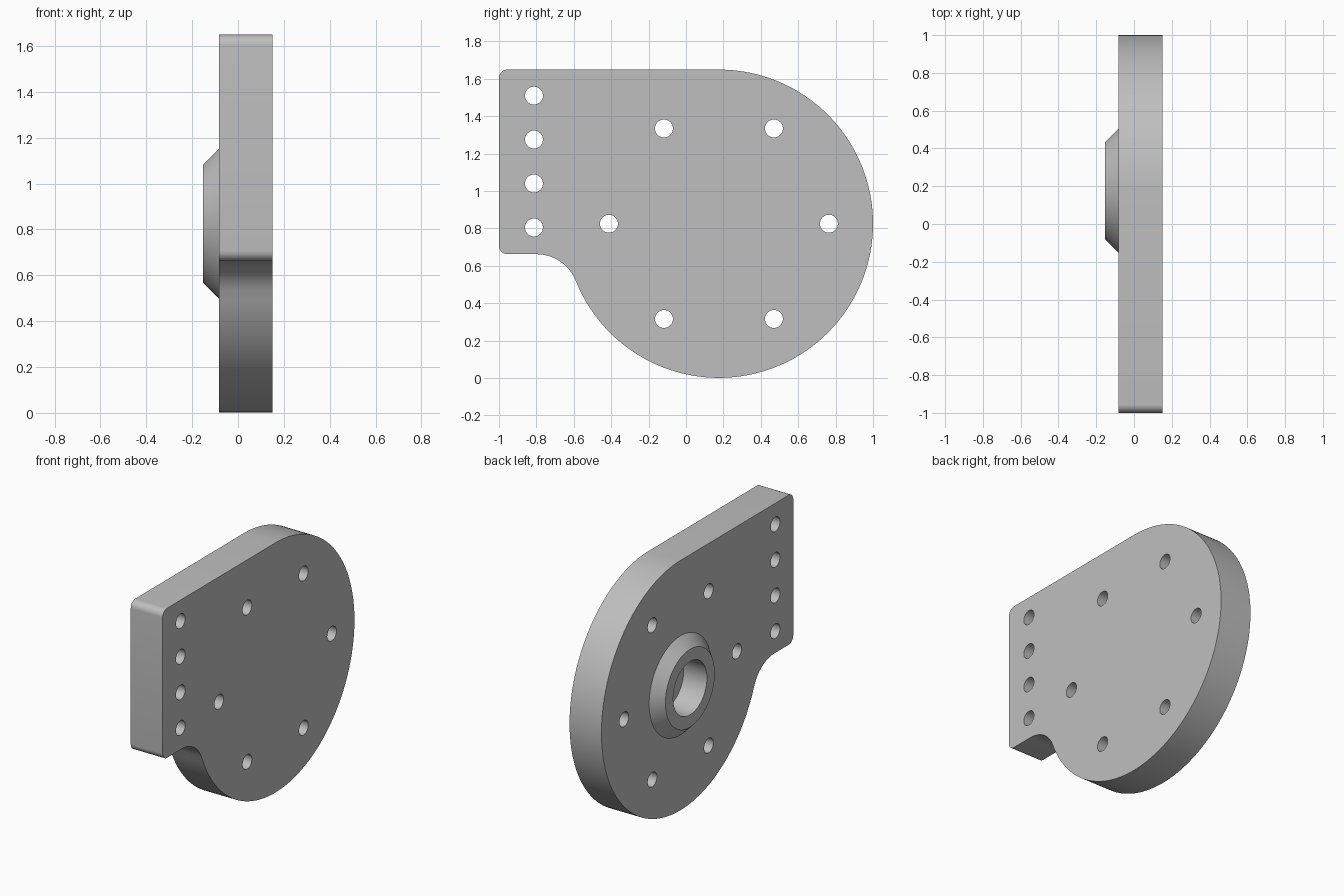
import bpy, bmesh
from math import sin, cos, radians, pi

cube = bpy.data.objects.get("Cube")
if cube:
    bpy.data.objects.remove(cube, do_unlink=True)

BACK, FRONT = -0.083, 0.15       # plate faces along x
CY, CZ, R = 0.176, 0.825, 0.824  # disc centre and radius
BOSS_X = -0.153

grey = bpy.data.materials.new("plain grey")
grey.use_nodes = True
colour = (0.52, 0.52, 0.52, 1)
grey.diffuse_color = colour
grey.node_tree.nodes["Principled BSDF"].inputs["Base Color"].default_value = colour


def arc(cy, cz, r, start, end, n):
    """Points of an arc in the y-z plane, angles in degrees."""
    angles = [radians(start + (end - start) * i / n) for i in range(n + 1)]
    return [(cy + r * cos(a), cz + r * sin(a)) for a in angles]


def loft(name, sections):
    """Closed solid through matching outlines, each given as (x, points)."""
    bm = bmesh.new()
    rings = [[bm.verts.new((x, y, z)) for y, z in pts] for x, pts in sections]
    n = len(rings[0])
    for a, b in zip(rings, rings[1:]):
        for i in range(n):
            j = (i + 1) % n
            bm.faces.new((a[i], a[j], b[j], b[i]))
    bm.faces.new(rings[0])
    bm.faces.new(rings[-1])
    bmesh.ops.recalc_face_normals(bm, faces=bm.faces)
    mesh = bpy.data.meshes.new(name)
    bm.to_mesh(mesh)
    bm.free()
    mesh.materials.append(grey)
    obj = bpy.data.objects.new(name, mesh)
    bpy.context.collection.objects.link(obj)
    return obj


def circle(cy, cz, r, n):
    return arc(cy, cz, r, 0, 360, n)[:-1]


def combine(target, tool, operation):
    """Apply a boolean and discard the tool."""
    mod = target.modifiers.new(operation, 'BOOLEAN')
    mod.operation, mod.solver, mod.object = operation, 'EXACT', tool
    bpy.context.view_layer.objects.active = target
    bpy.ops.object.modifier_apply(modifier=mod.name)
    bpy.data.objects.remove(tool, do_unlink=True)


# Plate outline: disc, concave fillet, then rounded tab
outline = arc(CY, CZ, R, 90, -158.2, 110)
outline += arc(-0.8, 0.435, 0.227, 21.8, 90, 20)
outline += arc(-0.955, 0.707, 0.045, 270, 180, 8)
outline += arc(-0.955, 1.604, 0.045, 180, 90, 8)
plate = loft("mounting_plate", [(BACK, outline), (FRONT, outline)])

# Tapered hub boss on the back face
boss = loft("hub_boss", [(BOSS_X, circle(CY, CZ, 0.257, 96)),
                         (BACK, circle(CY, CZ, 0.327, 96)),
                         (BACK + 0.05, circle(CY, CZ, 0.327, 96))])
combine(plate, boss, 'UNION')

# Blind bore in the hub
bore = circle(CY, CZ, 0.176, 72)
combine(plate, loft("bore_cutter", [(BOSS_X - 0.1, bore), (BOSS_X + 0.17, bore)]),
        'DIFFERENCE')

# Through holes: six on a bolt circle, four along the tab
holes = [(CY + 0.588 * cos(k * pi / 3), CZ + 0.588 * sin(k * pi / 3)) for k in range(6)]
holes += [(-0.813, 0.805 + 0.235 * k) for k in range(4)]
for y, z in holes:
    ring = circle(y, z, 0.048, 32)
    combine(plate, loft("hole_cutter", [(-0.4, ring), (0.4, ring)]), 'DIFFERENCE')

# Smooth curved walls, crisp edges
bpy.ops.object.select_all(action='DESELECT')
plate.select_set(True)
bpy.context.view_layer.objects.active = plate
bpy.ops.object.shade_smooth_by_angle(angle=radians(30))
